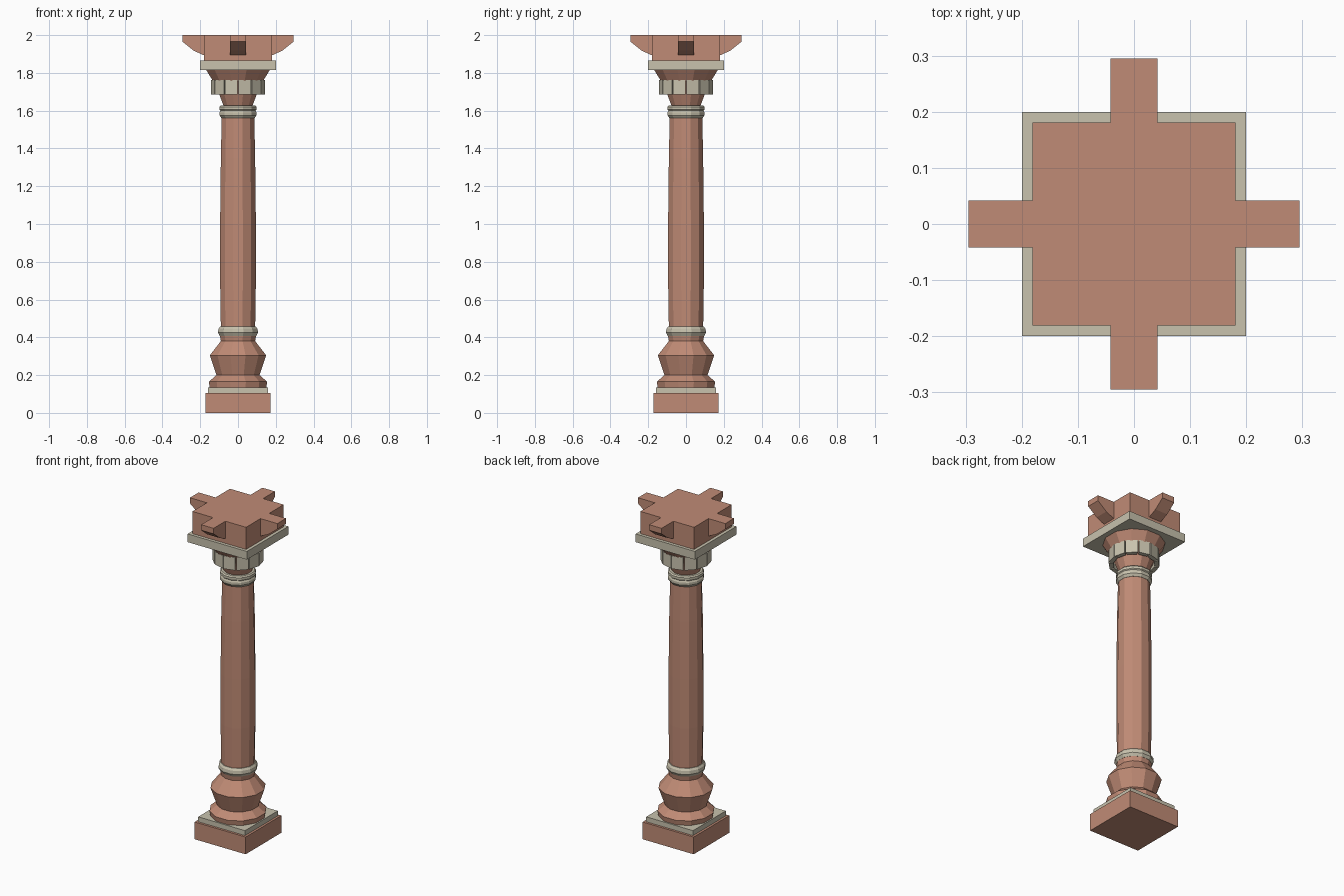
import bpy, bmesh, math
from mathutils import Matrix

if "Cube" in bpy.data.objects:
    bpy.data.objects.remove(bpy.data.objects["Cube"])

SIDES = 12


def material(name, rgb):
    m = bpy.data.materials.new(name)
    m.diffuse_color = (*rgb, 1)
    m.use_nodes = True
    m.node_tree.nodes["Principled BSDF"].inputs["Base Color"].default_value = m.diffuse_color
    return m


CLAY = material("clay", (0.53, 0.26, 0.18))
CREAM = material("cream", (0.58, 0.54, 0.42))


def finish(name, bm, mat):
    bmesh.ops.recalc_face_normals(bm, faces=bm.faces)
    me = bpy.data.meshes.new(name)
    bm.to_mesh(me)
    bm.free()
    me.materials.append(mat)
    ob = bpy.data.objects.new(name, me)
    bpy.context.collection.objects.link(ob)
    return ob


def slab(name, half, z0, z1, mat):
    bm = bmesh.new()
    bmesh.ops.create_cube(bm, size=1)
    bmesh.ops.scale(bm, vec=(2 * half, 2 * half, z1 - z0), verts=bm.verts)
    bmesh.ops.translate(bm, vec=(0, 0, (z0 + z1) / 2), verts=bm.verts)
    return finish(name, bm, mat)


def turned(name, profile, mat):
    """Twelve-sided turned part; profile is (half width, z), a flat faces front."""
    bm = bmesh.new()
    rings = []
    for r, z in profile:
        rings.append([bm.verts.new((r * math.cos(a), r * math.sin(a), z))
                      for a in ((i + 0.5) * math.tau / SIDES for i in range(SIDES))])
    for lo, hi in zip(rings, rings[1:]):
        for i in range(SIDES):
            j = (i + 1) % SIDES
            bm.faces.new((lo[i], lo[j], hi[j], hi[i]))
    bm.faces.new(rings[0][::-1])
    bm.faces.new(rings[-1])
    return finish(name, bm, mat)


def prism(bm, pts, offset, rot):
    """Extrude a polygon of 3D points by offset, then turn it about z."""
    m = Matrix.Rotation(rot, 3, 'Z')
    a = [bm.verts.new(m @ p) for p in pts]
    b = [bm.verts.new(m @ (p + offset)) for p in pts]
    bm.faces.new(a)
    bm.faces.new(b[::-1])
    n = len(a)
    for i in range(n):
        bm.faces.new((a[i], b[i], b[(i + 1) % n], a[(i + 1) % n]))


from mathutils import Vector as V

# square foot
slab("plinth", 0.172, 0, 0.105, CLAY)
slab("plinth_cap", 0.158, 0.105, 0.135, CREAM)

# turned base and shaft
turned("base_bulb", [(0.155, 0.135), (0.16, 0.165), (0.118, 0.20), (0.154, 0.305),
                     (0.094, 0.38), (0.10, 0.415)], CLAY)
turned("lower_ring", [(0.10, 0.408), (0.11, 0.425), (0.107, 0.445), (0.098, 0.457)], CREAM)
turned("shaft", [(0.094, 0.45), (0.098, 0.70), (0.098, 1.0), (0.094, 1.35), (0.089, 1.57)], CLAY)
turned("upper_ring_low", [(0.09, 1.56), (0.101, 1.575), (0.101, 1.59), (0.096, 1.60)], CREAM)
turned("upper_ring_high", [(0.096, 1.60), (0.101, 1.605), (0.101, 1.62), (0.094, 1.627)], CREAM)

# flared capital
turned("capital_flare", [(0.077, 1.62), (0.104, 1.69), (0.136, 1.755), (0.174, 1.815)], CLAY)

# ring of leaf panels
bm = bmesh.new()
for i in range(12):
    pts = [V((0.112, -0.026, 1.685)), V((0.138, -0.034, 1.685)),
           V((0.138, 0.034, 1.685)), V((0.112, 0.026, 1.685))]
    prism(bm, pts, V((0, 0, 0.078)), math.radians(15 + 30 * i))
finish("leaf_panels", bm, CREAM)

# square top
slab("abacus", 0.20, 1.815, 1.865, CREAM)
slab("top_block", 0.181, 1.865, 2.0, CLAY)

# four brackets
bm = bmesh.new()
side = [(0.17, 2.0), (0.295, 2.0), (0.295, 1.966), (0.235, 1.918), (0.18, 1.893), (0.17, 1.893)]
for i in range(4):
    prism(bm, [V((x, -0.042, z)) for x, z in side], V((0, 0.084, 0)), math.pi / 2 * i)
finish("brackets", bm, CLAY)
